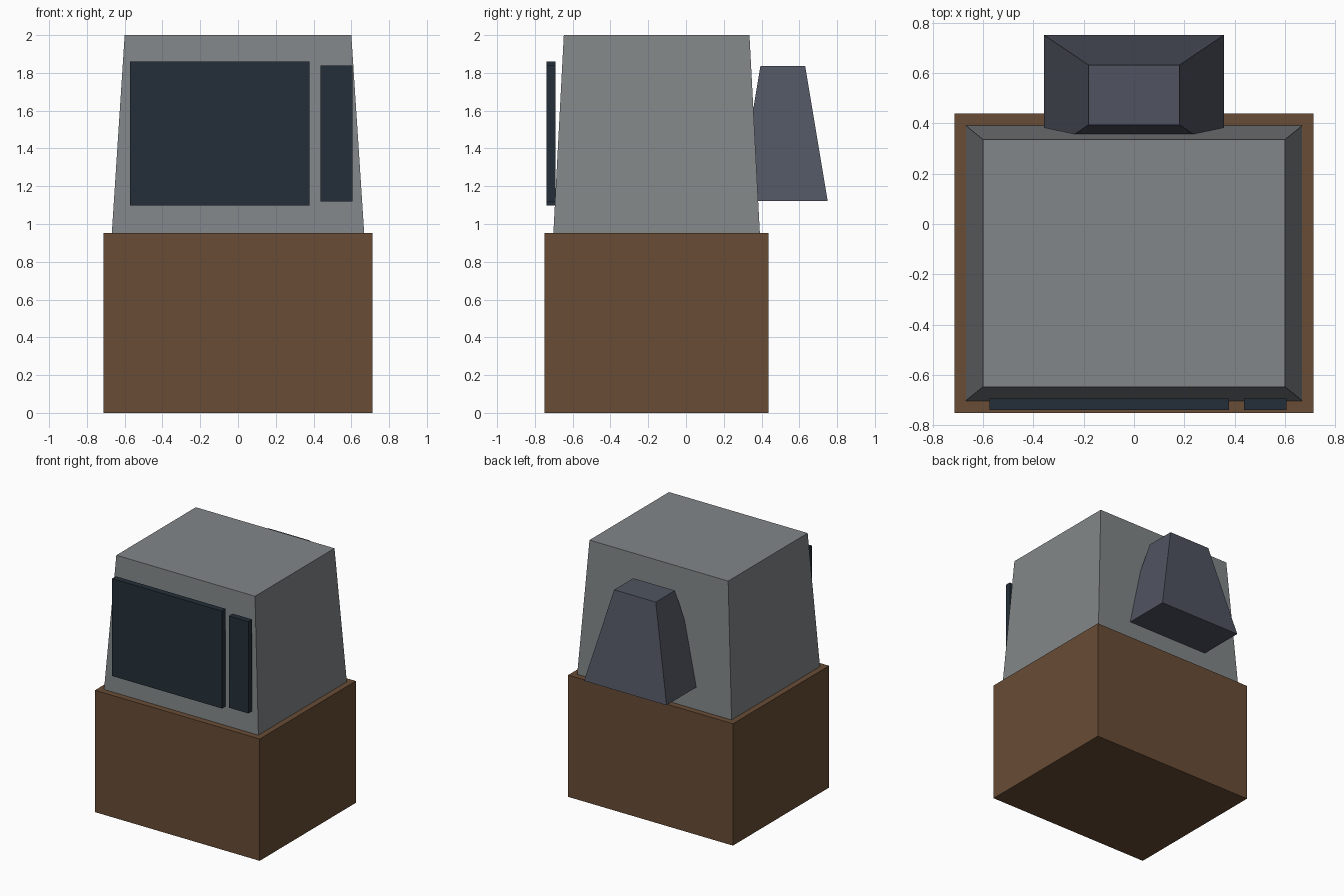
import bpy, bmesh

if "Cube" in bpy.data.objects:
    bpy.data.objects.remove(bpy.data.objects["Cube"])


def material(name, rgb):
    """Flat material from 0-255 sRGB values."""
    m = bpy.data.materials.new(name)
    lin = [((c / 255 + 0.055) / 1.055) ** 2.4 for c in rgb]
    m.diffuse_color = (*lin, 1)
    m.use_nodes = True
    m.node_tree.nodes["Principled BSDF"].inputs["Base Color"].default_value = m.diffuse_color
    return m


def tapered_box(name, mat, bottom, top, z0, z1):
    """Box between two rectangles (x0, x1, y0, y1) at heights z0 and z1."""
    bm = bmesh.new()
    bmesh.ops.create_cube(bm, size=1)
    for v in bm.verts:
        x0, x1, y0, y1 = top if v.co.z > 0 else bottom
        v.co = (x1 if v.co.x > 0 else x0,
                y1 if v.co.y > 0 else y0,
                z1 if v.co.z > 0 else z0)
    mesh = bpy.data.meshes.new(name)
    bm.to_mesh(mesh)
    bm.free()
    mesh.materials.append(mat)
    ob = bpy.data.objects.new(name, mesh)
    bpy.context.collection.objects.link(ob)
    return ob


def box(name, mat, rect, z0, z1):
    return tapered_box(name, mat, rect, rect, z0, z1)


brown = material("wood_brown", (104, 76, 53))
grey = material("casing_grey", (130, 134, 136))
dark = material("glass_dark", (36, 47, 56))
slate = material("slate_grey", (80, 84, 96))

# wooden cabinet
box("cabinet", brown, (-0.713, 0.713, -0.75, 0.438), 0, 0.953)
# tapered casing on top
tapered_box("casing", grey, (-0.668, 0.668, -0.702, 0.391),
            (-0.6, 0.6, -0.647, 0.336), 0.953, 2.0)
# front plates
box("screen", dark, (-0.573, 0.378, -0.739, -0.692), 1.098, 1.86)
box("control_panel", dark, (0.437, 0.606, -0.738, -0.692), 1.12, 1.838)
# tube housing at the back
tapered_box("tube_housing", slate, (-0.357, 0.357, 0.275, 0.75),
            (-0.18, 0.18, 0.394, 0.631), 1.122, 1.836)
